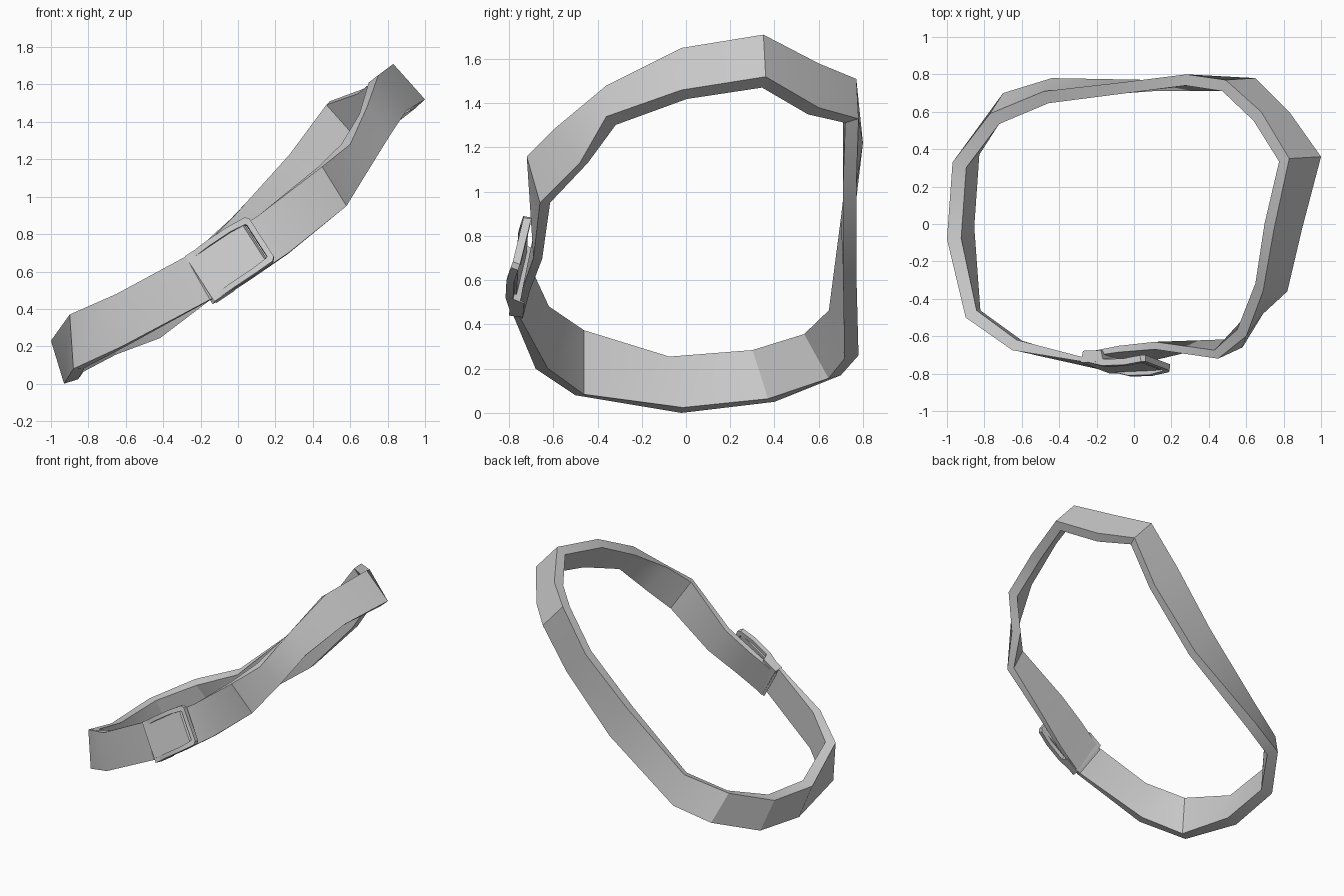
import bpy, bmesh
from mathutils import Vector as V

if "Cube" in bpy.data.objects:
    bpy.data.objects.remove(bpy.data.objects["Cube"])


def loft(name, stations):
    """Rectangular band through (edge a, edge b, thickness) stations, open with capped ends."""
    bm = bmesh.new()
    rings = []
    for i, (a, b, t) in enumerate(stations):
        p = stations[max(i - 1, 0)]
        q = stations[min(i + 1, len(stations) - 1)]
        d0 = (V(a) + V(b) - V(p[0]) - V(p[1])).normalized()
        d1 = (V(q[0]) + V(q[1]) - V(a) - V(b)).normalized()
        n = (d0 + d1).cross(V(a) - V(b)).normalized() * t
        rings.append([bm.verts.new(c) for c in (V(a), V(b), V(b) + n, V(a) + n)])
    for r, s in zip(rings, rings[1:]):
        for k in range(4):
            bm.faces.new((r[k], r[(k + 1) % 4], s[(k + 1) % 4], s[k]))
    bm.faces.new(rings[0])
    bm.faces.new(rings[-1])
    bmesh.ops.recalc_face_normals(bm, faces=bm.faces[:])
    me = bpy.data.meshes.new(name)
    bm.to_mesh(me)
    bm.free()
    ob = bpy.data.objects.new(name, me)
    bpy.context.collection.objects.link(ob)
    bpy.ops.object.select_all(action='DESELECT')
    bpy.context.view_layer.objects.active = ob
    ob.select_set(True)
    bpy.ops.object.shade_smooth_by_angle(angle=0.52)
    return ob


# Strap: outer upper edge, outer lower edge, thickness, from the buckle round the left and back
strap = [
    (-.28, -.735, .68, -.15, -.785, .45, .03),
    (-.65, -.675, .48, -.62, -.68, .20, .06),
    (-.90, -.50, .37, -.88, -.50, .08, .07),
    (-1.0, -.08, .23, -.93, -.02, 0, .08),
    (-.97, .33, .27, -.90, .40, .05, .08),
    (-.77, .59, .37, -.70, .70, .17, .075),
    (-.48, .71, .48, -.44, .78, .26, .07),
    (-.04, .76, .88, .10, .77, .64, .06),
    (.28, .80, 1.22, .46, .77, 1.03, .06),
    (.49, .77, 1.51, .65, .78, 1.33, .065),
    (.68, .60, 1.58, .83, .60, 1.38, .07),
    (.83, .35, 1.71, 1.0, .36, 1.52, .075),
    (.75, -.02, 1.65, .90, -.02, 1.46, .07),
    (.69, -.36, 1.48, .82, -.36, 1.34, .07),
    (.60, -.60, 1.28, .69, -.48, 1.13, .06),
    (.45, -.72, 1.16, .58, -.66, .95, .05),
    (.11, -.67, .90, .27, -.69, .70, .04),
    (-.08, -.685, .78, .06, -.74, .56, .035),
    (-.26, -.71, .66, -.12, -.76, .44, .03),
]
loft("strap", [(s[0:3], s[3:6], s[6]) for s in strap])

# Buckle frame of reference: u along the strap, v across it, n outwards
C = V((-.02, -.745, .68))
u = V((.83, .03, .555)).normalized()
v = V((-.53, .2, .82)).normalized()
n = u.cross(v).normalized()


def at(a, b, c):
    return C + u * a + v * b + n * c


# Buckle ring: arched side arms joined by the end bar, (outer u, v, inner u, v, height)
arm = [(-.19, .145, -.19, .115, -.02), (-.08, .147, -.08, .117, .005),
       (.05, .147, .05, .117, .005), (.155, .145, .135, .112, -.01),
       (.175, .125, .145, .105, -.015)]
path = arm + [(a, -b, c, -d, h) for a, b, c, d, h in reversed(arm)]
loft("buckle_frame", [(at(a, b, h), at(c, d, h), .035) for a, b, c, d, h in path])


def slab(name, u0, u1, half, height, thick):
    loft(name, [(at(a, half, height), at(a, -half, height), thick) for a in (u0, u1)])


# Front plate inside the frame and the sleeve holding both strap ends
slab("buckle_plate", -.21, .14, .118, -.005, .025)
slab("strap_sleeve", -.215, -.10, .147, -.045, .065)
